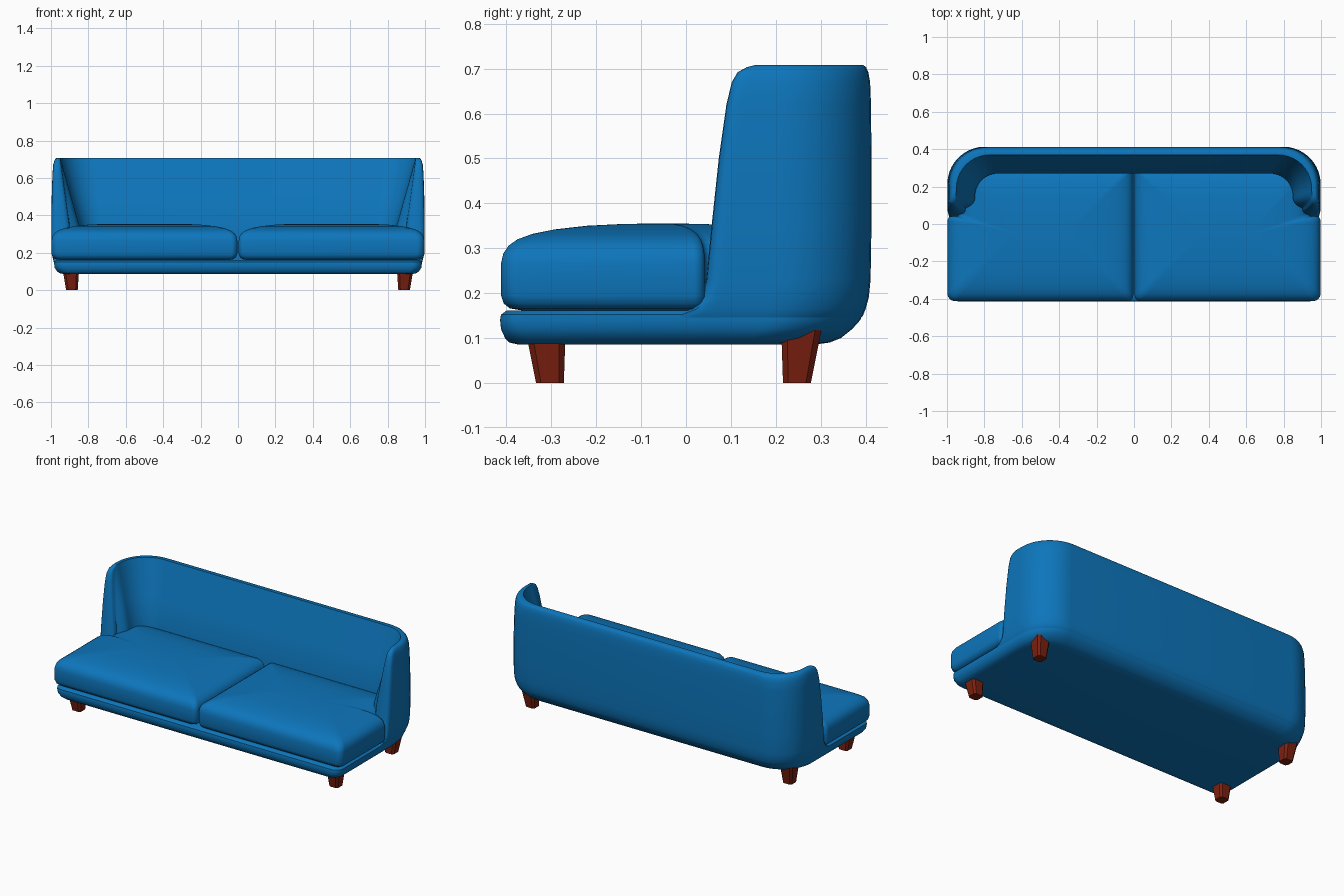
import bpy, bmesh, math
from mathutils import Vector

cube = bpy.data.objects.get("Cube")
if cube:
    bpy.data.objects.remove(cube)


def material(name, rgb):
    m = bpy.data.materials.new(name)
    m.use_nodes = True
    m.diffuse_color = (*rgb, 1)
    m.node_tree.nodes["Principled BSDF"].inputs["Base Color"].default_value = (*rgb, 1)
    return m


blue = material("blue fabric", (0.004, 0.18, 0.5))
wood = material("red brown wood", (0.2, 0.015, 0.005))


def corner(prev, p, nxt, r, n=10):
    """Arc of radius r that rounds the right-angled corner at p."""
    prev, p, nxt = Vector(prev), Vector(p), Vector(nxt)
    a, b = (prev - p).normalized() * r, (nxt - p).normalized() * r
    angles = [math.pi / 2 * i / n for i in range(n + 1)]
    return [p + a * (1 - math.sin(t)) + b * (1 - math.cos(t)) for t in angles]


def rounded(points, radii):
    """Closed outline with every corner rounded."""
    out, n = [], len(points)
    for i, r in enumerate(radii):
        out += corner(points[i - 1], points[i], points[(i + 1) % n], r)
    return out


def loft(name, rings, mat, strip=None, angle=40):
    """Skin a stack of (outline, height) rings; strip closes a U-shaped top."""
    bm = bmesh.new()
    rows = [[bm.verts.new((p[0], p[1], z)) for p in ring] for ring, z in rings]
    n = len(rows[0])
    for a, b in zip(rows, rows[1:]):
        for i in range(n):
            j = (i + 1) % n
            bm.faces.new((a[i], a[j], b[j], b[i]))
    for row in (rows[0], rows[-1]):
        if strip:
            k, c = strip
            inner = row[k + c:2 * k + c][::-1]
            for i in range(k - 1):
                bm.faces.new((row[i], row[i + 1], inner[i + 1], inner[i]))
            bm.faces.new(row[k - 1:k + c + 1])
            bm.faces.new(row[2 * k + c - 1:] + row[:1])
        else:
            bm.faces.new(row)
    bmesh.ops.recalc_face_normals(bm, faces=bm.faces)
    mesh = bpy.data.meshes.new(name)
    bm.to_mesh(mesh)
    bm.free()
    mesh.materials.append(mat)
    obj = bpy.data.objects.new(name, mesh)
    bpy.context.collection.objects.link(obj)
    bpy.ops.object.select_all(action="DESELECT")
    obj.select_set(True)
    bpy.context.view_layer.objects.active = obj
    bpy.ops.object.shade_smooth_by_angle(angle=math.radians(angle))
    return obj


# Base: slab with wide rear corners and a rolled lower edge
# height, half width, back, front
base_levels = [(0.086, 0.925, 0.29, -0.375), (0.09, 0.95, 0.32, -0.393),
               (0.1, 0.967, 0.345, -0.403), (0.12, 0.98, 0.37, -0.412),
               (0.14, 0.983, 0.388, -0.414), (0.152, 0.983, 0.393, -0.412),
               (0.161, 0.973, 0.39, -0.4)]
loft("base", [(rounded([(w, f), (w, b), (-w, b), (-w, f)], (0.05, 0.2, 0.2, 0.05)), z)
              for z, w, b, f in base_levels], blue)

# Wrap-around back: thick at the seat, thin at the rim
ARM, CAP, CAP_DEPTH = 8, 8, 0.03


def wall_path(w, back, front, r, flare=0.0):
    """U path from the left arm end, round the back, to the right arm end."""
    half = []
    for i in range(ARM):
        t = i / ARM
        half.append(Vector((w + flare * (1 - t) ** 3, front + (back - r - front) * t)))
    half += corner((w, front), (w, back), (0, back), r)
    return half + [Vector((-p.x, p.y)) for p in reversed(half)]


def wall_ring(z, front, w, back):
    t = max(0, (z - 0.35) / 0.358)
    start = front + CAP_DEPTH
    outer = wall_path(w, back, start, 0.2)
    inner = wall_path(0.85 + 0.1 * t, 0.27 + 0.1 * t, start, 0.12 + 0.06 * t, 0.05 * (1 - t))
    a, b = outer[0].x, inner[0].x
    mid, half = (a + b) / 2, (a - b) / 2
    cap = []
    for i in range(1, CAP):
        s = math.pi * i / CAP
        c = math.cos(s)
        cap.append(Vector((mid + half * math.copysign(abs(c) ** 0.7, c),
                           start - CAP_DEPTH * math.sin(s) ** 0.7)))
    far_cap = [Vector((-p.x, p.y)) for p in cap]
    return outer + far_cap + inner[::-1] + cap[::-1]


# height, arm front, half width, back
wall_levels = [(0.13, -0.06, 0.975, 0.375), (0.15, -0.03, 0.985, 0.394),
               (0.165, 0.01, 0.989, 0.4), (0.19, 0.036, 0.994, 0.407),
               (0.23, 0.045, 0.997, 0.411), (0.35, 0.057, 0.998, 0.413),
               (0.5, 0.073, 0.996, 0.413), (0.62, 0.09, 0.992, 0.412),
               (0.67, 0.102, 0.988, 0.41), (0.692, 0.115, 0.982, 0.406),
               (0.703, 0.135, 0.976, 0.401), (0.708, 0.155, 0.968, 0.395)]
path_len = 2 * (ARM + 11)
loft("wrap_back", [(wall_ring(*lv), lv[0]) for lv in wall_levels], blue,
     strip=(path_len, CAP - 1))

# Seat cushions: notched round the arms, crowned on top
# inset, height
cushion_profile = [(0.05, 0.161), (0.02, 0.166), (0.006, 0.177), (0, 0.195), (0, 0.265),
                   (0.005, 0.288), (0.017, 0.306), (0.037, 0.32), (0.07, 0.332),
                   (0.12, 0.342), (0.19, 0.35), (0.27, 0.354), (0.33, 0.355)]
outline = rounded([(0.004, -0.412), (0.997, -0.412), (0.997, 0.042),
                   (0.93, 0.042), (0.93, 0.31), (0.004, 0.31)],
                  (0.03, 0.04, 0.025, 0.02, 0.03, 0.02))
cx, cy, hx, hy = 0.5, -0.051, 0.496, 0.361
for side, label in ((1, "left"), (-1, "right")):
    rings = [([(side * (cx + (p.x - cx) * (1 - d / hx)), cy + (p.y - cy) * (1 - d / hy))
               for p in outline], z) for d, z in cushion_profile]
    loft(label + "_seat_cushion", rings, blue)


# Legs: tapered, chamfered blocks leaning outward
def leg_ring(x, y, half, chamfer):
    k = half - chamfer
    return [(x + a, y + b) for a, b in ((half, -k), (half, k), (k, half), (-k, half),
                                        (-half, k), (-half, -k), (-k, -half), (k, -half))]


for side, label in ((1, "left"), (-1, "right")):
    for place, y, lean in (("front", -0.303, -0.01), ("back", 0.247, 0.01)):
        loft(f"{place}_{label}_leg",
             [(leg_ring(side * 0.888, y, 0.031, 0.011), 0),
              (leg_ring(side * 0.894, y + lean, 0.045, 0.014), 0.12)], wood, angle=20)
